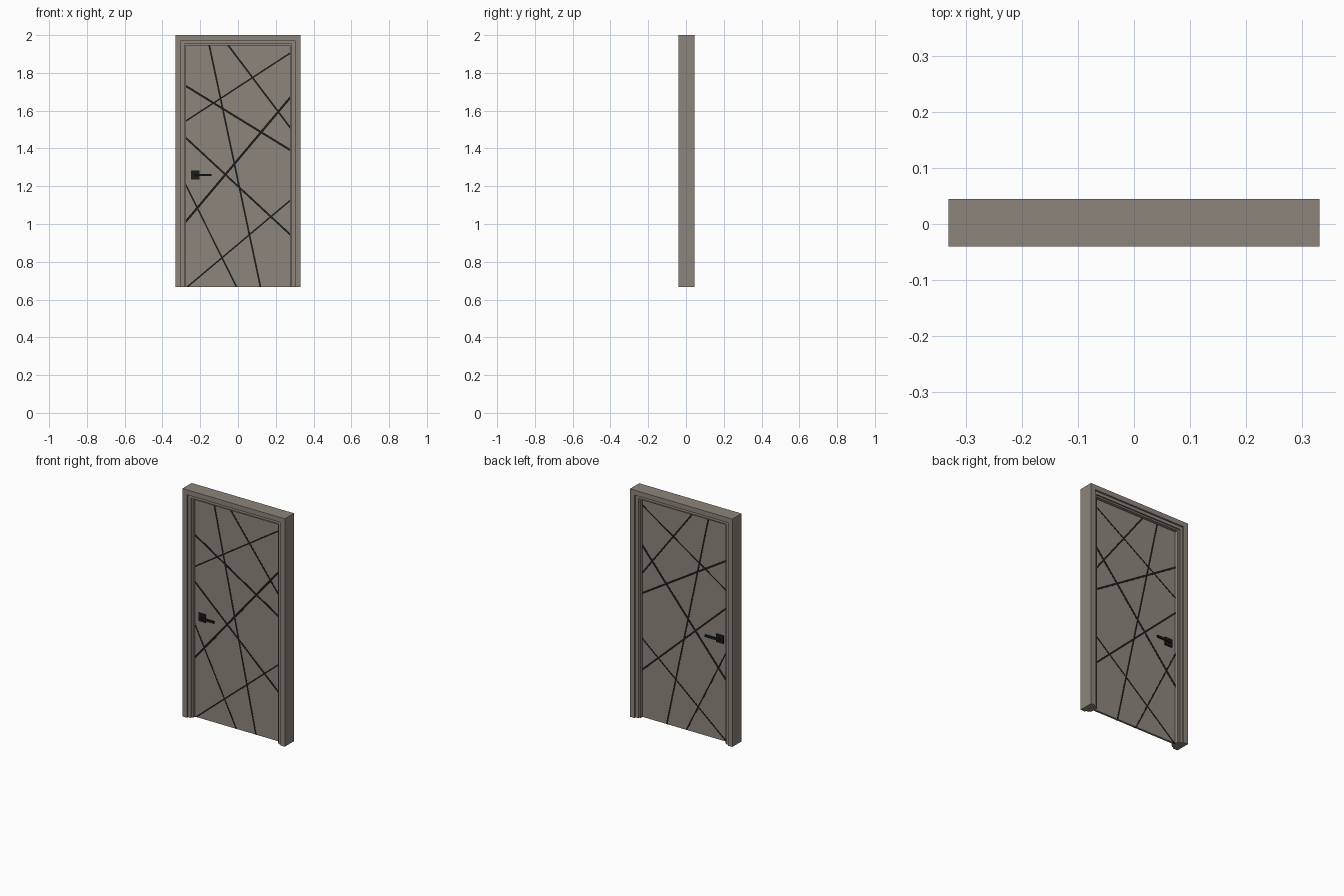
import bpy, bmesh
from mathutils import Vector

if "Cube" in bpy.data.objects:
    bpy.data.objects.remove(bpy.data.objects["Cube"])

HALF_W, BOTTOM, TOP, MID = 0.331, 0.667, 2.0, 0.002
DEPTH = 0.0425        # half depth of frame
LEAF = 0.006          # half thickness of leaf
INNER = HALF_W - 0.05


def material(name, rgb):
    m = bpy.data.materials.new(name)
    m.diffuse_color = (*rgb, 1)
    m.use_nodes = True
    m.node_tree.nodes["Principled BSDF"].inputs["Base Color"].default_value = m.diffuse_color
    return m


wood = material("taupe", (0.27, 0.235, 0.2))
black = material("black", (0.012, 0.012, 0.012))


def finish(bm, name, mat):
    bmesh.ops.recalc_face_normals(bm, faces=bm.faces)
    me = bpy.data.meshes.new(name)
    bm.to_mesh(me)
    bm.free()
    me.materials.append(mat)
    ob = bpy.data.objects.new(name, me)
    bpy.context.collection.objects.link(ob)
    return ob


def box(name, x0, x1, y0, y1, z0, z1, mat):
    bm = bmesh.new()
    bmesh.ops.create_cube(bm, size=1)
    for v in bm.verts:
        v.co = ((x0 + x1) / 2 + v.co.x * (x1 - x0),
                (y0 + y1) / 2 + v.co.y * (y1 - y0),
                (z0 + z1) / 2 + v.co.z * (z1 - z0))
    return finish(bm, name, mat)


# Frame: stepped profile (inset from outer edge, y) swept up, across and down
half = [(0, DEPTH), (0.029, DEPTH), (0.029, DEPTH - 0.010), (0.047, DEPTH - 0.010),
        (0.047, DEPTH - 0.018), (0.056, DEPTH - 0.018), (0.056, LEAF)]
profile = [(o, MID - y) for o, y in half] + [(o, MID + y) for o, y in reversed(half)]
bm = bmesh.new()
rings = []
for side, at_top in ((-1, False), (-1, True), (1, True), (1, False)):
    rings.append([bm.verts.new((side * (HALF_W - o), y, TOP - o if at_top else BOTTOM))
                  for o, y in profile])
n = len(profile)
for a, b in zip(rings, rings[1:]):
    for i in range(n):
        j = (i + 1) % n
        bm.faces.new((a[i], a[j], b[j], b[i]))
bm.faces.new(rings[0])
bm.faces.new(rings[-1])
finish(bm, "door_frame", wood)

# Leaf
box("door_leaf", -INNER, INNER, MID - LEAF, MID + LEAF, BOTTOM, TOP - 0.05, wood)

# Inlaid strips crossing both faces: x0, z0, x1, z1, width
strips = [(-0.153, 1.95, 0.119, 0.667, 0.009), (-0.055, 1.95, 0.272, 1.516, 0.009),
          (-0.272, 1.548, 0.272, 1.902, 0.008), (-0.272, 1.728, 0.272, 1.394, 0.011),
          (-0.272, 1.018, 0.272, 1.664, 0.012), (-0.272, 1.452, 0.272, 0.948, 0.010),
          (-0.272, 1.199, -0.008, 0.667, 0.008), (-0.272, 0.664, 0.272, 1.121, 0.008)]
for k, (x0, z0, x1, z1, w) in enumerate(strips):
    a, b = Vector((x0, MID, z0)), Vector((x1, MID, z1))
    d = (b - a).normalized()
    side = Vector((-d.z, 0, d.x)) * w / 2
    a, b = a - d * 0.03, b + d * 0.03
    bm = bmesh.new()
    depth = Vector((0, LEAF + 0.001, 0))
    f, r = [[bm.verts.new(p + s * depth) for p in (a - side, b - side, b + side, a + side)]
            for s in (-1, 1)]
    bm.faces.new(f)
    bm.faces.new(r)
    for i in range(4):
        bm.faces.new((f[i], f[i - 1], r[i - 1], r[i]))
    # trim to the opening
    for co, no in (((-0.275, 0, 0), (-1, 0, 0)), ((0.275, 0, 0), (1, 0, 0)),
                   ((0, 0, BOTTOM), (0, 0, -1)), ((0, 0, 1.944), (0, 0, 1))):
        bmesh.ops.bisect_plane(bm, geom=bm.verts[:] + bm.edges[:] + bm.faces[:],
                               plane_co=co, plane_no=no, clear_outer=True)
        bmesh.ops.holes_fill(bm, edges=[e for e in bm.edges if e.is_boundary])
    finish(bm, f"inlay_strip_{k + 1}", black)

# Handles on both faces: rose plate, neck and lever
for s, tag in ((-1, "front"), (1, "back")):
    def span(p, q):
        return sorted((MID + s * p, MID + s * q))
    box(f"handle_plate_{tag}", -0.25, -0.203, *span(LEAF, 0.012), 1.236, 1.283, black)
    box(f"handle_neck_{tag}", -0.233, -0.221, *span(0.011, 0.017), 1.253, 1.265, black)
    box(f"handle_lever_{tag}", -0.233, -0.14, *span(0.017, 0.025), 1.253, 1.265, black)
